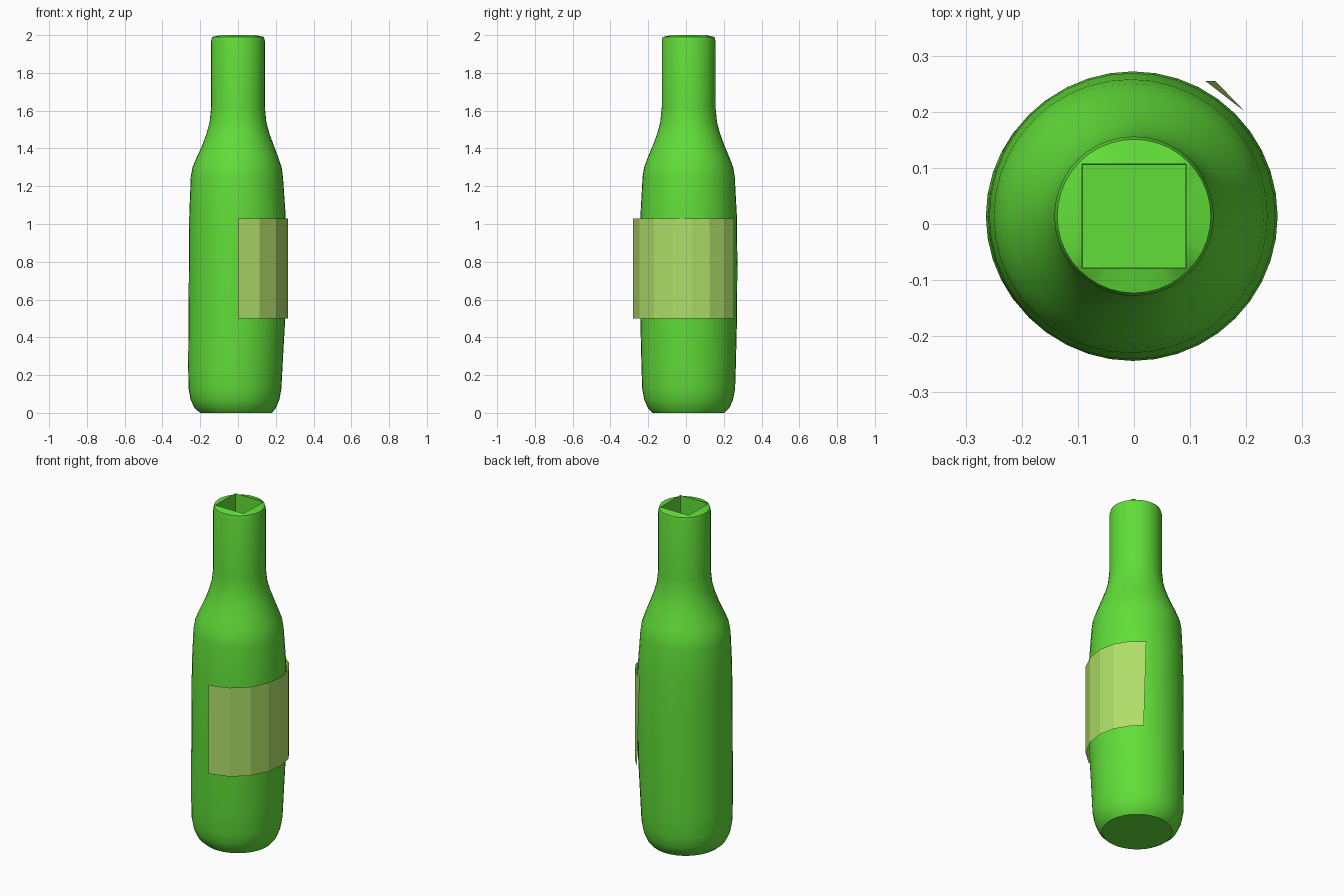
import bpy, bmesh, math

cube = bpy.data.objects.get("Cube")
if cube:
    bpy.data.objects.remove(cube)


def material(name, rgb):
    m = bpy.data.materials.new(name)
    m.use_nodes = True
    m.diffuse_color = (*rgb, 1)
    node = next(n for n in m.node_tree.nodes if n.type == "BSDF_PRINCIPLED")
    node.inputs["Base Color"].default_value = (*rgb, 1)
    return m


def finish(bm, name, mat, angle):
    mesh = bpy.data.meshes.new(name)
    bm.to_mesh(mesh)
    bm.free()
    obj = bpy.data.objects.new(name, mesh)
    bpy.context.collection.objects.link(obj)
    mesh.materials.append(mat)
    if angle:
        bpy.ops.object.select_all(action="DESELECT")
        obj.select_set(True)
        bpy.context.view_layer.objects.active = obj
        bpy.ops.object.shade_smooth_by_angle(angle=math.radians(angle))
    return obj


def bridge(bm, a, b):
    n = len(a)
    for i in range(n):
        j = (i + 1) % n
        bm.faces.new((a[i], a[j], b[j], b[i]))


green = material("bottle green", (0.12, 0.73, 0.04))
paper = material("pale label", (0.43, 0.73, 0.14))

# Bottle: slightly leaning round sections (height, radius, x centre)
SIDES = 40
SECTIONS = [(0, 0.19, -0.01), (0.025, 0.215, -0.015), (0.07, 0.235, -0.016),
            (0.13, 0.246, -0.016), (0.25, 0.25, -0.014), (0.5, 0.256, -0.006),
            (0.8, 0.258, -0.002), (1.05, 0.255, -0.003), (1.25, 0.244, -0.006),
            (1.3, 0.236, -0.005), (1.35, 0.217, -0.003), (1.42, 0.188, 0),
            (1.48, 0.166, 0), (1.54, 0.15, 0), (1.62, 0.142, 0),
            (1.97, 0.142, 0), (1.99, 0.137, 0)]
CY = 0.014
angles = [2 * math.pi * i / SIDES for i in range(SIDES)]

bm = bmesh.new()
rings = [[bm.verts.new((cx + r * math.cos(a), CY + r * math.sin(a), z)) for a in angles]
         for z, r, cx in SECTIONS]
bm.faces.new(rings[0][::-1])


# Square mouth sunk into the neck
def square_ring(half, z):
    ring = []
    for a in angles:
        c, s = math.cos(a), math.sin(a)
        k = half / max(abs(c), abs(s))
        ring.append(bm.verts.new((k * c, CY + k * s, z)))
    return ring


rings += [square_ring(0.093, 2.0), square_ring(0.091, 1.72)]
for lower, upper in zip(rings, rings[1:]):
    bridge(bm, lower, upper)
bm.faces.new(rings[-1])
finish(bm, "bottle", green, 35)

# Wrapped label on the left side, its back end leaning slightly
PATH = [(0, -0.28), (0.115, -0.245), (0.2, -0.17), (0.25, -0.07), (0.264, 0.03),
        (0.245, 0.125), (0.198, 0.2), (0.145, 0.255)]
bm = bmesh.new()
low = [bm.verts.new((x, y, 0.5)) for x, y in PATH]
high = [bm.verts.new((x, y, 1.03)) for x, y in PATH]
high[-1].co.x -= 0.018
for i in range(len(PATH) - 1):
    bm.faces.new((low[i], low[i + 1], high[i + 1], high[i]))
finish(bm, "label", paper, 0)
